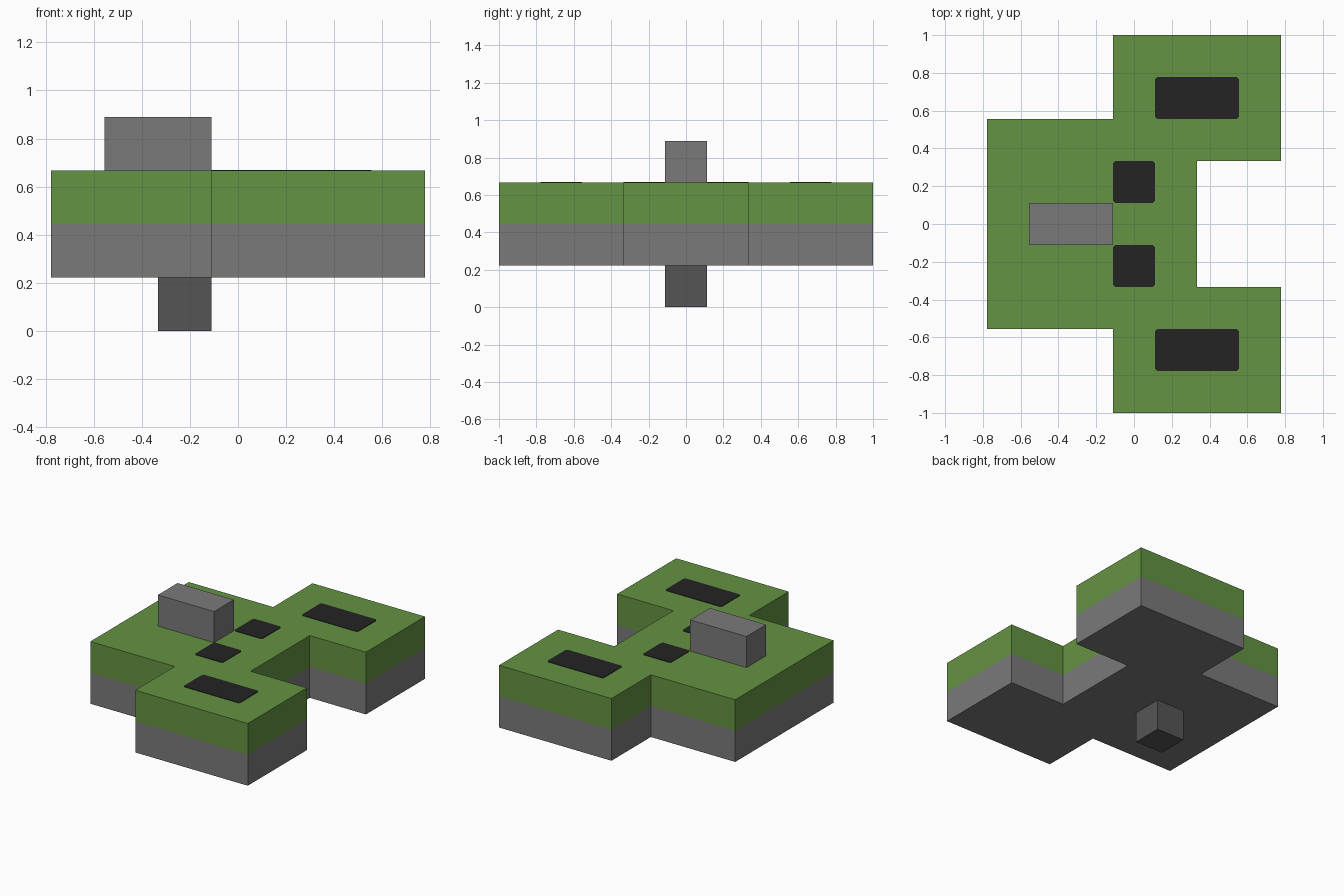
import bpy
import bmesh

U = 1 / 9  # modular grid unit

cube = bpy.data.objects.get("Cube")
if cube:
    bpy.data.objects.remove(cube, do_unlink=True)


def make_material(name, rgb):
    """Flat material from 0-255 display values, stored as linear colour."""
    linear = [((c / 255 + 0.055) / 1.055) ** 2.4 for c in rgb]
    mat = bpy.data.materials.new(name)
    mat.use_nodes = True
    mat.diffuse_color = (*linear, 1)
    bsdf = next(n for n in mat.node_tree.nodes if n.type == "BSDF_PRINCIPLED")
    bsdf.inputs["Base Color"].default_value = (*linear, 1)
    return mat


green = make_material("grass green", (100, 147, 66))
grey = make_material("stone grey", (122, 122, 122))
dark_grey = make_material("dark grey", (85, 85, 85))
black = make_material("soft black", (35, 35, 35))


def prism(name, outline, levels, mats):
    """Extrude an outline (grid units) through z levels, one material per band."""
    bm = bmesh.new()
    rings = [[bm.verts.new((x * U, y * U, z * U)) for x, y in outline] for z in levels]
    n = len(outline)
    bm.faces.new(rings[0][::-1])
    for band, (low, high) in enumerate(zip(rings, rings[1:])):
        for i in range(n):
            j = (i + 1) % n
            bm.faces.new((low[i], low[j], high[j], high[i])).material_index = band
    bm.faces.new(rings[-1]).material_index = len(mats) - 1
    mesh = bpy.data.meshes.new(name)
    bm.to_mesh(mesh)
    bm.free()
    for mat in mats:
        mesh.materials.append(mat)
    obj = bpy.data.objects.new(name, mesh)
    bpy.context.collection.objects.link(obj)
    return obj


def rectangle(x0, x1, y0, y1, cut=0):
    """Counter-clockwise rectangle, optionally with clipped corners."""
    if not cut:
        return [(x0, y0), (x1, y0), (x1, y1), (x0, y1)]
    return [(x0 + cut, y0), (x1 - cut, y0), (x1, y0 + cut), (x1, y1 - cut),
            (x1 - cut, y1), (x0 + cut, y1), (x0, y1 - cut), (x0, y0 + cut)]


# Body: outline mirrored across y, grey lower band and green upper band
half = [(-7, -5), (-1, -5), (-1, -9), (7, -9), (7, -3), (3, -3)]
outline = half + [(x, -y) for x, y in reversed(half)]
prism("body", outline, (2, 4, 6), (grey, green))

# Raised block on top and peg underneath
prism("top_block", rectangle(-5, -1, -1, 1), (6, 8), (grey,))
prism("bottom_peg", rectangle(-3, -1, -1, 1), (0, 2), (dark_grey,))

# Thin dark panels on the upper surface, one pair per side
for side, s in (("right", -1), ("left", 1)):
    for name, x0, x1, y0, y1 in (("arm_panel", 1, 5, 5, 7), ("centre_panel", -1, 1, 1, 3)):
        low, high = sorted((s * y0, s * y1))
        prism(f"{side}_{name}", rectangle(x0, x1, low, high, 0.1), (6, 6.03), (black,))
